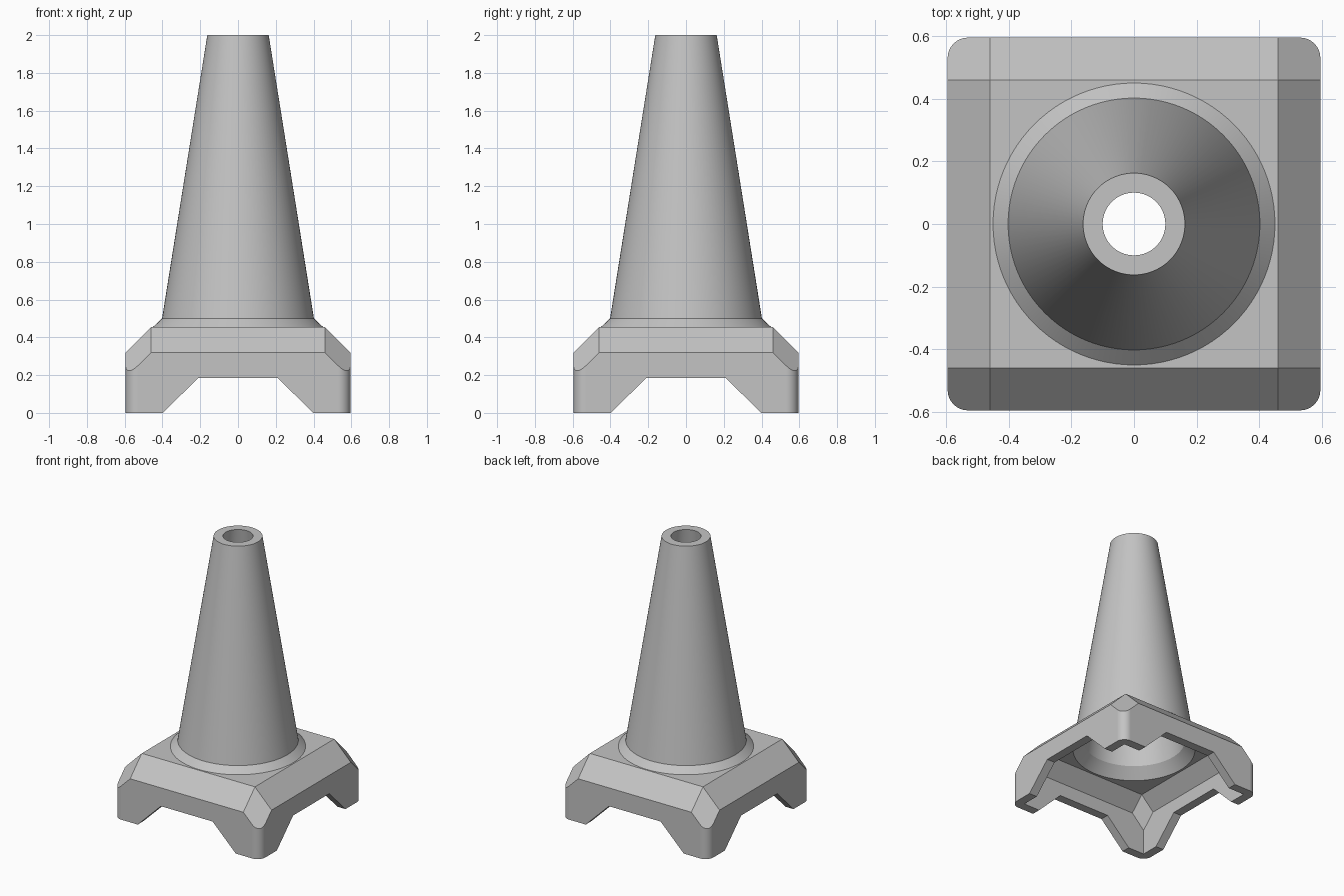
import bpy
import bmesh
import math
from mathutils import Vector

SIDES = 96

cube = bpy.data.objects.get("Cube")
if cube:
    bpy.data.objects.remove(cube, do_unlink=True)

grey = bpy.data.materials.new("plain grey")
grey.use_nodes = True
colour = (0.55, 0.55, 0.55, 1)
grey.diffuse_color = colour
for node in grey.node_tree.nodes:
    if node.type == 'BSDF_PRINCIPLED':
        node.inputs["Base Color"].default_value = colour


def make_object(name, bm):
    bmesh.ops.remove_doubles(bm, verts=bm.verts, dist=1e-5)
    bmesh.ops.recalc_face_normals(bm, faces=bm.faces)
    mesh = bpy.data.meshes.new(name)
    bm.to_mesh(mesh)
    bm.free()
    obj = bpy.data.objects.new(name, mesh)
    bpy.context.collection.objects.link(obj)
    return obj


def activate(obj):
    bpy.ops.object.select_all(action='DESELECT')
    obj.select_set(True)
    bpy.context.view_layer.objects.active = obj


def block(name, half, bottom, top, top_half, radius=0):
    """Square block with sloped upper edges and slanted upper corners."""
    bm = bmesh.new()
    bmesh.ops.create_cube(bm, size=2)
    for v in bm.verts:
        v.co = (v.co.x * half, v.co.y * half, top if v.co.z > 0 else bottom)
    if radius:
        upright = [e for e in bm.edges
                   if abs(e.verts[0].co.z - e.verts[1].co.z) > 0.1]
        bmesh.ops.bevel(bm, geom=upright, offset=radius, segments=8,
                        profile=0.5, affect='EDGES')
    sides = [(1, 0), (-1, 0), (0, 1), (0, -1)]
    corners = [(x, y) for x in (1, -1) for y in (1, -1)]
    for x, y in sides + corners:
        bmesh.ops.bisect_plane(
            bm, geom=bm.verts[:] + bm.edges[:] + bm.faces[:], dist=1e-5,
            plane_co=Vector((x * top_half, y * top_half, top)),
            plane_no=Vector((x, y, 1)).normalized(), clear_outer=True)
        rim = [e for e in bm.edges if e.is_boundary]
        bmesh.ops.holes_fill(bm, edges=rim, sides=0)
    return make_object(name, bm)


def notch(name, along_x):
    """Trapezoid prism that opens the gap between two feet."""
    bm = bmesh.new()
    outline = [(-0.5, -0.1), (0.5, -0.1), (0.21, 0.185), (-0.21, 0.185)]
    verts = [bm.verts.new((-1, a, z) if along_x else (a, -1, z))
             for a, z in outline]
    face = bm.faces.new(verts)
    grown = bmesh.ops.extrude_face_region(bm, geom=[face])["geom"]
    bmesh.ops.translate(bm, vec=(2, 0, 0) if along_x else (0, 2, 0),
                        verts=[g for g in grown
                               if isinstance(g, bmesh.types.BMVert)])
    return make_object(name, bm)


def lathe(name, profile):
    bm = bmesh.new()
    verts = [bm.verts.new((r, 0, z)) for r, z in profile]
    edges = [bm.edges.new(pair) for pair in zip(verts, verts[1:])]
    bmesh.ops.spin(bm, geom=verts + edges, cent=(0, 0, 0), axis=(0, 0, 1),
                   angle=math.tau, steps=SIDES)
    return make_object(name, bm)


def cut(target, cutter):
    cutter.hide_render = True
    mod = target.modifiers.new("cut", 'BOOLEAN')
    mod.operation = 'DIFFERENCE'
    mod.solver = 'EXACT'
    mod.object = cutter
    activate(target)
    bpy.ops.object.modifier_apply(modifier=mod.name)
    bpy.data.objects.remove(cutter, do_unlink=True)


# Hollow four-footed base
base = block("base", 0.595, 0, 0.455, 0.46, radius=0.065)
cut(base, block("cavity", 0.53, -0.1, 0.385, 0.43))
cut(base, notch("side_notch", True))
cut(base, notch("front_notch", False))

# Round opening in the base, under the cone
cut(base, lathe("opening", [(0, 0.365), (0.405, 0.365),
                            (0.46, 0.475), (0, 0.475)]))

# Hollow cone with a flared foot and an open tip
cone = lathe("cone", [(0.45, 0.455), (0.402, 0.5), (0.1625, 2),
                      (0.1, 2), (0.347, 0.46), (0.415, 0.385)])

for obj in (base, cone):
    obj.data.materials.clear()
    obj.data.materials.append(grey)
    activate(obj)
    bpy.ops.object.shade_smooth_by_angle(angle=math.radians(25))
    # Keep the large flat faces flat beside the rounded corners
    weighted = obj.modifiers.new("weighted_normals", 'WEIGHTED_NORMAL')
    weighted.keep_sharp = True
